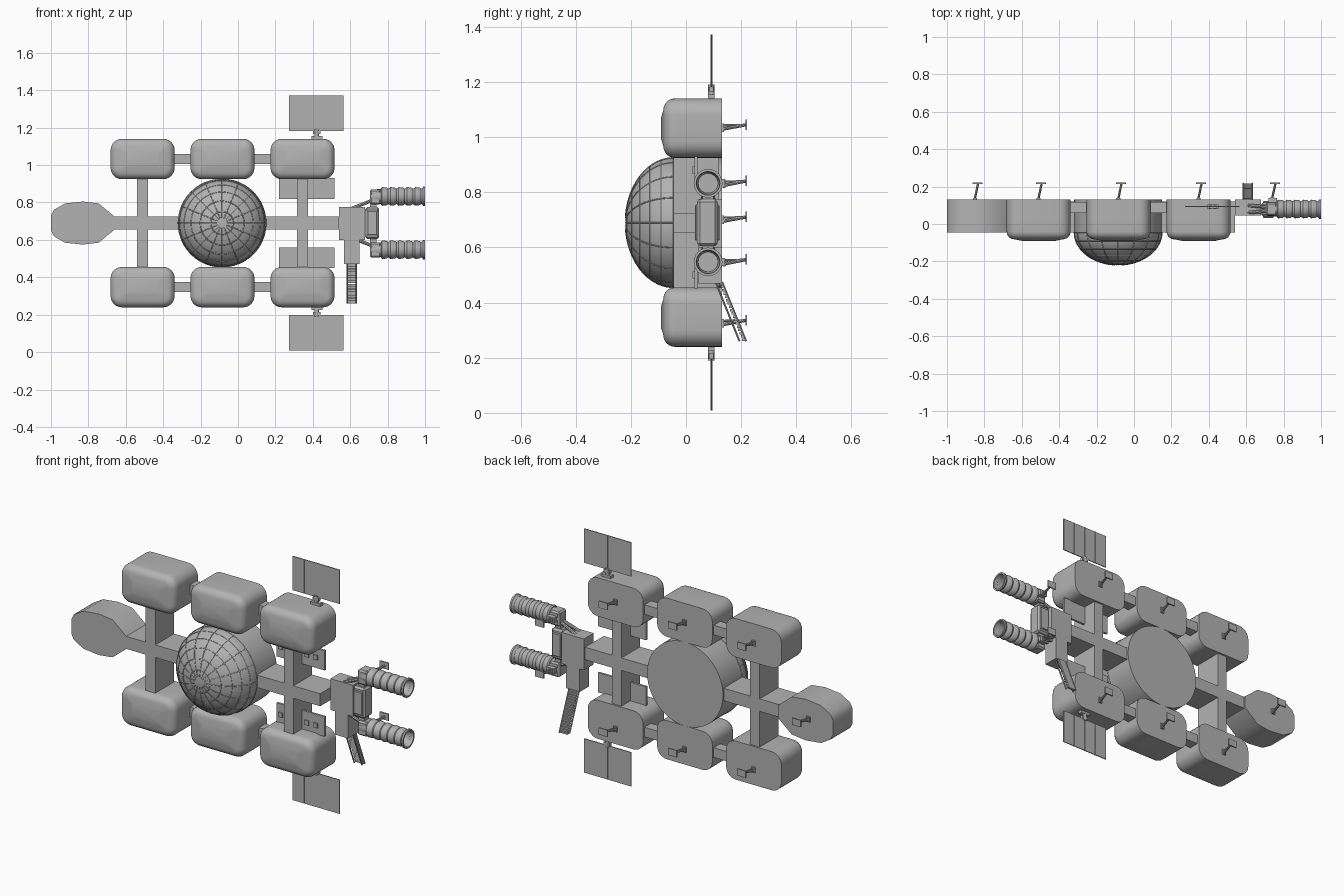
import bpy, bmesh, math
from mathutils import Vector

if "Cube" in bpy.data.objects:
    bpy.data.objects.remove(bpy.data.objects["Cube"])

ZC = 0.69          # mirror height of the station
grey = bpy.data.materials.new("hull grey")
grey.diffuse_color = (0.45, 0.45, 0.45, 1)
grey.use_nodes = True
grey.node_tree.nodes["Principled BSDF"].inputs["Base Color"].default_value = grey.diffuse_color


def finish(name, bm, smooth=True):
    bmesh.ops.recalc_face_normals(bm, faces=bm.faces)
    me = bpy.data.meshes.new(name)
    bm.to_mesh(me)
    bm.free()
    me.materials.append(grey)
    ob = bpy.data.objects.new(name, me)
    bpy.context.collection.objects.link(ob)
    if smooth:
        bpy.ops.object.select_all(action='DESELECT')
        ob.select_set(True)
        bpy.context.view_layer.objects.active = ob
        bpy.ops.object.shade_smooth_by_angle(angle=math.radians(35))
    return ob


def box(name, x0, x1, y0, y1, z0, z1, bevel=0):
    bm = bmesh.new()
    bmesh.ops.create_cube(bm, size=1)
    for v in bm.verts:
        v.co = ((x0 + x1) / 2 + v.co.x * (x1 - x0), (y0 + y1) / 2 + v.co.y * (y1 - y0),
                (z0 + z1) / 2 + v.co.z * (z1 - z0))
    if bevel:
        bmesh.ops.bevel(bm, geom=bm.edges[:], offset=bevel, segments=1, affect='EDGES')
    return finish(name, bm, False)


def loft(name, rings):
    """Skin a list of closed rings and cap both ends."""
    bm = bmesh.new()
    rows = [[bm.verts.new(p) for p in r] for r in rings]
    n = len(rows[0])
    for a, b in zip(rows, rows[1:]):
        for i in range(n):
            bm.faces.new((a[i], a[(i + 1) % n], b[(i + 1) % n], b[i]))
    bm.faces.new(rows[0])
    bm.faces.new(rows[-1])
    return finish(name, bm)


def rod(name, a, b, r, n=8):
    a, b = Vector(a), Vector(b)
    q = (b - a).to_track_quat('Z', 'Y')
    ring = [q @ Vector((r * math.cos(t), r * math.sin(t), 0))
            for t in (2 * math.pi * i / n for i in range(n))]
    return loft(name, [[p + a for p in ring], [p + b for p in ring]])


def lathe(name, origin, axis, profile, n=32):
    """Revolve (distance along axis, radius) pairs about x or y."""
    rings = []
    for d, r in profile:
        ring = []
        for i in range(n):
            t = 2 * math.pi * i / n
            c, s = r * math.cos(t), r * math.sin(t)
            ring.append(Vector(origin) + Vector((d, c, s) if axis == 'x' else (c, d, s)))
        rings.append(ring)
    return loft(name, rings)


def rounded(cx, cz, hx, hz, r, y, seg=6):
    pts = []
    for k, (sx, sz) in enumerate(((1, 1), (-1, 1), (-1, -1), (1, -1))):
        for i in range(seg + 1):
            t = math.pi / 2 * (k + i / seg)
            pts.append((cx + sx * (hx - r) + r * math.cos(t), y,
                        cz + sz * (hz - r) + r * math.sin(t)))
    return pts


def antenna(x, y, z):
    # short leaning mast with a small square plate on the end
    rod("antenna_mast", (x - 0.012, y, z - 0.016), (x + 0.006, 0.215, z), 0.006)
    rod("antenna_brace", (x - 0.014, y, z - 0.002), (x + 0.006, 0.215, z), 0.004)
    box("antenna_foot", x - 0.022, x, y, y + 0.008, z - 0.025, z + 0.005)
    box("antenna_plate", x - 0.024, x + 0.03, 0.215, 0.222, z - 0.018, z + 0.02)


# central drum and dome
CX, R = -0.085, 0.235
dome = [(0.13, R), (-0.045, R)]
dome += [(-0.045 - 0.175 * math.sin(t), R * math.cos(t))
         for t in (math.pi / 2 * i / 14 for i in range(1, 14))] + [(-0.22, 0.004)]
lathe("central_dome", (CX, 0, ZC), 'y', dome, 48)


def rib(name, pts, cyclic):
    cu = bpy.data.curves.new(name, 'CURVE')
    cu.dimensions = '3D'
    cu.bevel_depth = 0.0025
    cu.bevel_resolution = 0
    sp = cu.splines.new('POLY')
    sp.points.add(len(pts) - 1)
    for p, c in zip(sp.points, pts):
        p.co = (*c, 1)
    sp.use_cyclic_u = cyclic
    cu.materials.append(grey)
    bpy.context.collection.objects.link(bpy.data.objects.new(name, cu))


def on_dome(a, t):
    return (CX + R * math.cos(t) * math.cos(a), -0.045 - 0.175 * math.sin(t),
            ZC + R * math.cos(t) * math.sin(a))


for k in range(16):
    rib("dome_meridian", [on_dome(k * math.pi / 8, math.pi / 2 * i / 14) for i in range(14)], False)
for k in range(6):
    rib("dome_ring", [on_dome(math.pi * i / 24, math.pi / 12 * k) for i in range(48)], True)

# crossed beams
box("spine_beam", -0.68, 0.54, -0.045, 0.12, 0.655, 0.725)
for x in (-0.51, 0.345):
    box("cross_beam", x - 0.03, x + 0.03, -0.045, 0.12, 0.44, 0.94)

# nose lobe with a faceted outline
half = [(-0.66, 0.035), (-0.745, 0.105), (-0.83, 0.115), (-0.925, 0.105), (-0.985, 0.07), (-1.0, 0.04)]
outline = [(x, h) for x, h in half] + [(x, -h) for x, h in reversed(half)]
loft("nose_lobe", [[(x, y, ZC + h) for x, h in outline] for y in (-0.045, 0.13)])
antenna(-0.84, 0.13, 0.71)

for s in (1, -1):
    pz = ZC + s * 0.3425
    # three rounded pods per row, flat at the back and soft at the front
    for x in (-0.51, -0.083, 0.345):
        rings = [rounded(x, pz, 0.171, 0.108, 0.06, y) for y in (0.13, 0.03, -0.04)]
        for i in range(1, 7):
            t = math.pi / 12 * i
            d = 0.042 * (1 - math.cos(t))
            rings.append(rounded(x, pz, 0.171 - d, 0.108 - d, 0.06 - d, -0.04 - 0.042 * math.sin(t)))
        rings.append(rounded(x, pz, 0.09, 0.04, 0.015, -0.09))
        loft("pod", rings)
        antenna(x + 0.01, 0.13, pz + (0.012 if s > 0 else -0.012))
    # links between the pods
    for x in (-0.297, 0.132):
        box("pod_link", x - 0.06, x + 0.06, 0.06, 0.118, pz - 0.027, pz + 0.027)

    # instrument panels beside the rear cross beam
    zs = sorted((ZC + s * 0.13, ZC + s * 0.24))
    box("instrument_panel", 0.218, 0.515, 0.03, 0.042, *zs)
    for x in (0.243, 0.295, 0.405, 0.46):
        z = ZC + s * 0.19
        box("instrument_window", x - 0.013, x + 0.013, 0.024, 0.031, z - 0.013, z + 0.013)

    # solar wing with its pivot and surface bars
    rod("wing_pivot", (0.42, 0.092, ZC + s * 0.44), (0.42, 0.092, ZC + s * 0.50), 0.012, 12)
    zs = sorted((ZC + s * 0.45, ZC + s * 0.465))
    box("wing_collar", 0.393, 0.452, 0.08, 0.104, *zs)
    zs = sorted((ZC + s * 0.475, ZC + s * 0.492))
    box("wing_clamp", 0.402, 0.44, 0.084, 0.1, *zs)
    zs = sorted((ZC + s * 0.492, ZC + s * 0.682))
    box("solar_wing", 0.273, 0.565, 0.09, 0.095, *zs)
    for i in range(1, 4):
        x = 0.273 + 0.073 * i
        box("wing_bar", x - 0.002, x + 0.002, 0.088, 0.097, *zs)

    # ribbed engine with a hollow mouth
    ez = ZC + s * 0.1425
    prof = [(0.705, 0.028), (0.715, 0.036), (0.765, 0.04)]
    for i in range(5):
        x = 0.765 + i * 0.044
        prof += [(x, 0.044), (x + 0.006, 0.05), (x + 0.03, 0.047), (x + 0.038, 0.041)]
    prof += [(0.985, 0.044), (0.99, 0.052), (1.0, 0.052), (1.0, 0.043), (0.9, 0.036)]
    lathe("engine", (0, 0.08, ez), 'x', prof, 24)
    box("engine_mount", 0.705, 0.765, 0.045, 0.115, ez - 0.042, ez + 0.038, 0.008)
    rod("engine_strut", (0.60, 0.10, ZC + s * 0.075), (0.72, 0.09, ez - s * 0.02), 0.009)
    rod("engine_strut", (0.60, 0.06, ZC + s * 0.075), (0.72, 0.07, ez - s * 0.02), 0.009)
    box("engine_bracket", 0.72, 0.765, 0.115, 0.14, ez - 0.015, ez + 0.015)
    antenna(0.75, 0.135, ez + 0.008)

# docking block, engine yoke and hatch
box("docking_block", 0.54, 0.68, 0.045, 0.13, 0.6, 0.775)
box("block_neck", 0.50, 0.56, 0.05, 0.12, 0.66, 0.72)
box("engine_yoke", 0.68, 0.755, 0.04, 0.115, 0.605, 0.775, 0.01)
box("yoke_plate", 0.69, 0.745, 0.032, 0.122, 0.625, 0.755, 0.004)
box("yoke_column", 0.705, 0.74, 0.06, 0.1, 0.56, 0.82)
box("hatch", 0.568, 0.65, 0.045, 0.13, 0.47, 0.61)

# boarding ladder sloping down and back
top, foot = Vector((0, 0.125, 0.475)), Vector((0, 0.212, 0.26))
for x in (0.584, 0.632):
    for dy in (-0.018, 0.006):
        off = Vector((x, dy, 0))
        rod("ladder_rail", top + off, foot + off, 0.004, 6)
for i in range(18):
    p = top.lerp(foot, (i + 0.5) / 18)
    box("ladder_step", 0.582, 0.634, p.y - 0.006, p.y + 0.008, p.z - 0.005, p.z + 0.004)
